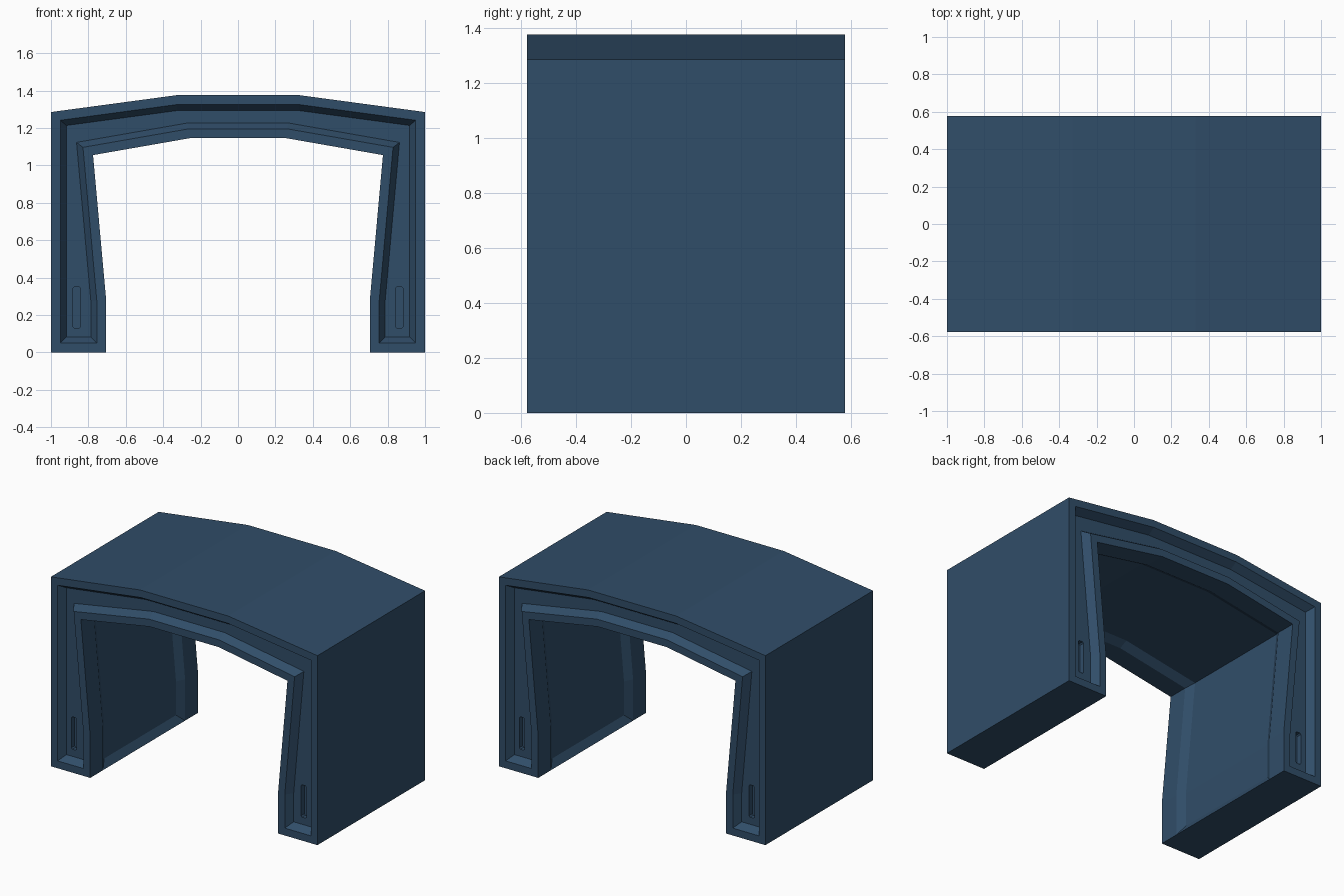
import bpy, bmesh
from mathutils import Vector

if "Cube" in bpy.data.objects:
    bpy.data.objects.remove(bpy.data.objects["Cube"])

HALF = 0.577      # half depth
FRAME = 0.44      # where the tunnel's end frames stop
PANEL = 0.385     # where the sunken tunnel lining starts

# Arch outline: outer edge left to right, then inner edge right to left
outer = [(-1, 0), (-1, 1.285), (-0.33, 1.375), (0.33, 1.375), (1, 1.285), (1, 0)]
inner = [(0.705, 0), (0.705, 0.28), (0.775, 1.055), (0.26, 1.145)]
inner += [(-x, z) for x, z in reversed(inner)]
outline = [Vector(p) for p in outer + inner]
N, NO = len(outline), len(outer)


def inset(points, t):
    """Mitred inward offset of a clockwise polygon."""
    result = []
    for i, p in enumerate(points):
        a = (p - points[i - 1]).normalized()
        b = (points[(i + 1) % len(points)] - p).normalized()
        na, nb = Vector((a.y, -a.x)), Vector((b.y, -b.x))
        result.append(p + (na + nb) * (t / (1 + na.dot(nb))))
    return result


bm = bmesh.new()


def ring(points, y):
    return [bm.verts.new((p.x, y, p.y)) for p in points]


def bridge(a, b, closed=False):
    n = len(a)
    for i in range(n if closed else n - 1):
        j = (i + 1) % n
        bm.faces.new((a[i], a[j], b[j], b[i]))


def end_face(side):
    """Flat rim, sloped groove wall and sunken floor on one end."""
    edge = ring(outline, side * HALF)
    rim = ring(inset(outline, 0.05), side * HALF)
    floor = ring(inset(outline, 0.082), side * (HALF - 0.05))
    bridge(edge, rim, True)
    bridge(rim, floor, True)
    o, i = floor[:NO], floor[NO:][::-1]
    bm.faces.new((o[0], o[1], i[2], i[1], i[0]))
    for k in range(1, 4):
        bm.faces.new((o[k], o[k + 1], i[k + 2], i[k + 1]))
    bm.faces.new((o[4], o[5], i[7], i[6], i[5]))
    return edge


front, back = end_face(-1), end_face(1)

# Outer shell
bridge(front[:NO], back[:NO])

# Tunnel: end frames, chamfers and sunken lining
tunnel = outline[NO:]
lining = inset(outline, 0.03)[NO:]
lining[0].y = lining[-1].y = 0.05
f1, b1 = ring(tunnel, -FRAME), ring(tunnel, FRAME)
f2, b2 = ring(lining, -PANEL), ring(lining, PANEL)
loops = [front[NO:], f1, f2, b2, b1, back[NO:]]
for a, b in zip(loops, loops[1:]):
    bridge(a, b)

# Feet and the sloped ledges just above them
for k, o in ((0, NO - 1), (-1, 0)):
    bm.faces.new((f1[k], f2[k], b2[k], b1[k]))
    bm.faces.new((front[o], front[NO:][k], f1[k], b1[k], back[NO:][k], back[o]))

bmesh.ops.recalc_face_normals(bm, faces=bm.faces)


def make_object(name, mesh_bm):
    mesh = bpy.data.meshes.new(name)
    mesh_bm.to_mesh(mesh)
    mesh_bm.free()
    obj = bpy.data.objects.new(name, mesh)
    bpy.context.collection.objects.link(obj)
    return obj


arch = make_object("arch_tunnel", bm)

# Narrow slots with clipped corners, one at the base of each leg on both ends
cut = bmesh.new()
w, c, z0, z1 = 0.02, 0.008, 0.13, 0.35
slot = [(-w, z0 + c), (-w, z1 - c), (-w + c, z1), (w - c, z1),
        (w, z1 - c), (w, z0 + c), (w - c, z0), (-w + c, z0)]
for sx in (-1, 1):
    for sy in (-1, 1):
        y_in, y_out = sy * (HALF - 0.085), sy * (HALF + 0.05)
        a = [cut.verts.new((sx * 0.862 + x, y_in, z)) for x, z in slot]
        b = [cut.verts.new((sx * 0.862 + x, y_out, z)) for x, z in slot]
        cut.faces.new(a)
        cut.faces.new(b[::-1])
        for i in range(8):
            j = (i + 1) % 8
            cut.faces.new((a[i], a[j], b[j], b[i]))
bmesh.ops.recalc_face_normals(cut, faces=cut.faces)
cutter = make_object("slot_cutter", cut)
cutter.hide_render = True

mod = arch.modifiers.new("slots", 'BOOLEAN')
mod.operation = 'DIFFERENCE'
mod.solver = 'EXACT'
mod.object = cutter
bpy.context.view_layer.objects.active = arch
bpy.ops.object.modifier_apply(modifier=mod.name)
bpy.data.objects.remove(cutter)

# Dark blue paint
paint = bpy.data.materials.new("dark_blue")
paint.diffuse_color = (0.03, 0.075, 0.14, 1)
paint.use_nodes = True
paint.node_tree.nodes["Principled BSDF"].inputs["Base Color"].default_value = paint.diffuse_color
arch.data.materials.clear()
arch.data.materials.append(paint)
